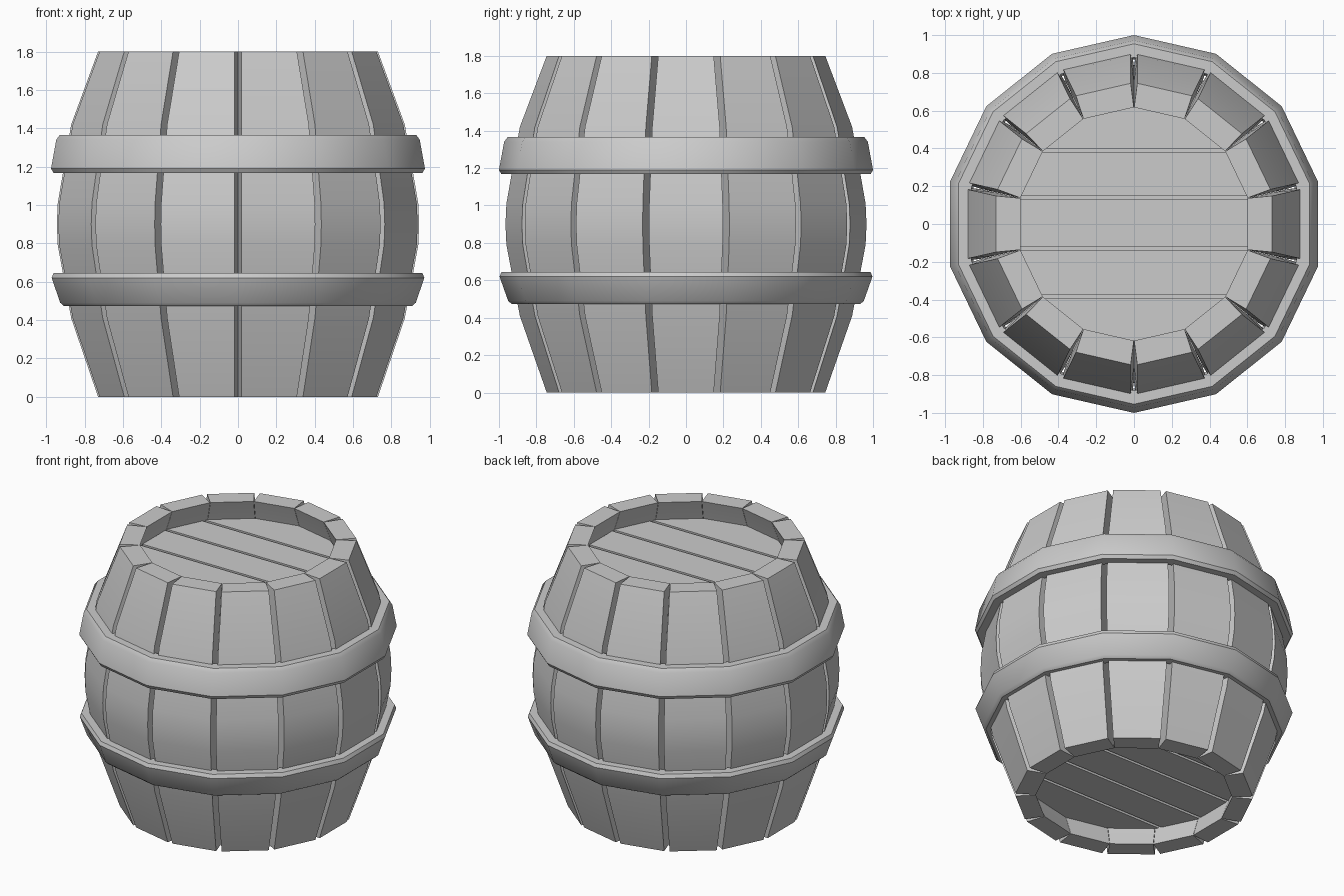
import bpy, bmesh
from math import pi, sin, cos, tan
from mathutils import Matrix, Vector

if "Cube" in bpy.data.objects:
    bpy.data.objects.remove(bpy.data.objects["Cube"])

SIDES = 14
STEP = 2 * pi / SIDES
TAN = tan(pi / SIDES)
COS = cos(pi / SIDES)


def finish(bm, name, smooth=True):
    bmesh.ops.recalc_face_normals(bm, faces=bm.faces[:])
    mesh = bpy.data.meshes.new(name)
    bm.to_mesh(mesh)
    bm.free()
    ob = bpy.data.objects.new(name, mesh)
    bpy.context.collection.objects.link(ob)
    if smooth:
        bpy.ops.object.select_all(action='DESELECT')
        ob.select_set(True)
        bpy.context.view_layer.objects.active = ob
        bpy.ops.object.shade_smooth_by_angle(angle=0.52)
    return ob


def skin(bm, rings, close_loop):
    """Join equal rings of points with quads; cap the ends if open."""
    vs = [[bm.verts.new(p) for p in r] for r in rings]
    n = len(rings[0])
    last = len(vs) if close_loop else len(vs) - 1
    for i in range(last):
        a, b = vs[i], vs[(i + 1) % len(vs)]
        for j in range(n):
            k = (j + 1) % n
            bm.faces.new((a[j], a[k], b[k], b[j]))
    if not close_loop:
        bm.faces.new(vs[0])
        bm.faces.new(vs[-1])


# Staves: wedge-shaped planks, gap open outside and closed inside
PROFILE = [(0.73, 0), (0.87, 0.41), (0.94, 0.79), (0.945, 0.9),
           (0.94, 1.01), (0.87, 1.42), (0.73, 1.8)]
THICK, GAP = 0.128, 0.018


def staves():
    bm = bmesh.new()
    for i in range(SIDES):
        rot = Matrix.Rotation(i * STEP, 4, 'Z')
        rings = []
        for a, z in PROFILE:
            inner = a - THICK
            wo, wi = a * TAN - GAP, inner * TAN - 0.001
            rings.append([rot @ Vector(p) for p in
                          ((a, -wo, z), (a, wo, z), (inner, wi, z), (inner, -wi, z))])
        skin(bm, rings, False)
    return finish(bm, "staves")


# Hoops: 14-sided bands with bevelled edges
def hoop(name, section):
    bm = bmesh.new()
    rings = []
    for i in range(SIDES):
        t = (i + 0.5) * STEP
        rings.append([(a / COS * cos(t), a / COS * sin(t), z) for a, z in section])
    skin(bm, rings, True)
    return finish(bm, name)


# Lids: planks cut out of a 14-sided plate, over a thin backing
def plate(bm, apothem, z0, z1, y0=None, y1=None):
    part = bmesh.new()
    pts = [(apothem / COS * cos((i + 0.5) * STEP),
            apothem / COS * sin((i + 0.5) * STEP), z0) for i in range(SIDES)]
    part.faces.new([part.verts.new(p) for p in pts])
    if y0 is not None:
        for y, n in ((y0, -1), (y1, 1)):
            bmesh.ops.bisect_plane(part, geom=part.verts[:] + part.edges[:] + part.faces[:],
                                   plane_co=(0, y, 0), plane_no=(0, n, 0), clear_outer=True)
    ext = bmesh.ops.extrude_face_region(part, geom=part.faces[:])
    top = [g for g in ext['geom'] if isinstance(g, bmesh.types.BMVert)]
    bmesh.ops.translate(part, verts=top, vec=(0, 0, z1 - z0))
    tmp = bpy.data.meshes.new("tmp")
    part.to_mesh(tmp)
    part.free()
    bm.from_mesh(tmp)
    bpy.data.meshes.remove(tmp)


def lid(name, face, inward):
    bm = bmesh.new()
    cuts = [-0.7, -0.385, -0.13, 0.14, 0.39, 0.7]
    for y0, y1 in zip(cuts, cuts[1:]):
        plate(bm, 0.65, face + 0.05 * inward, face, y0 + 0.01, y1 - 0.01)
    plate(bm, 0.65, face + 0.06 * inward, face + 0.03 * inward)
    return finish(bm, name, False)


staves()
hoop("upper_hoop", [(0.86, 1.365), (0.93, 1.365), (0.948, 1.34),
                    (0.975, 1.19), (0.962, 1.167), (0.89, 1.167)])
hoop("lower_hoop", [(0.89, 0.645), (0.962, 0.645), (0.972, 0.62),
                    (0.927, 0.49), (0.908, 0.473), (0.85, 0.473)])
lid("top_lid", 1.66, -1)
lid("bottom_lid", 0.14, 1)
